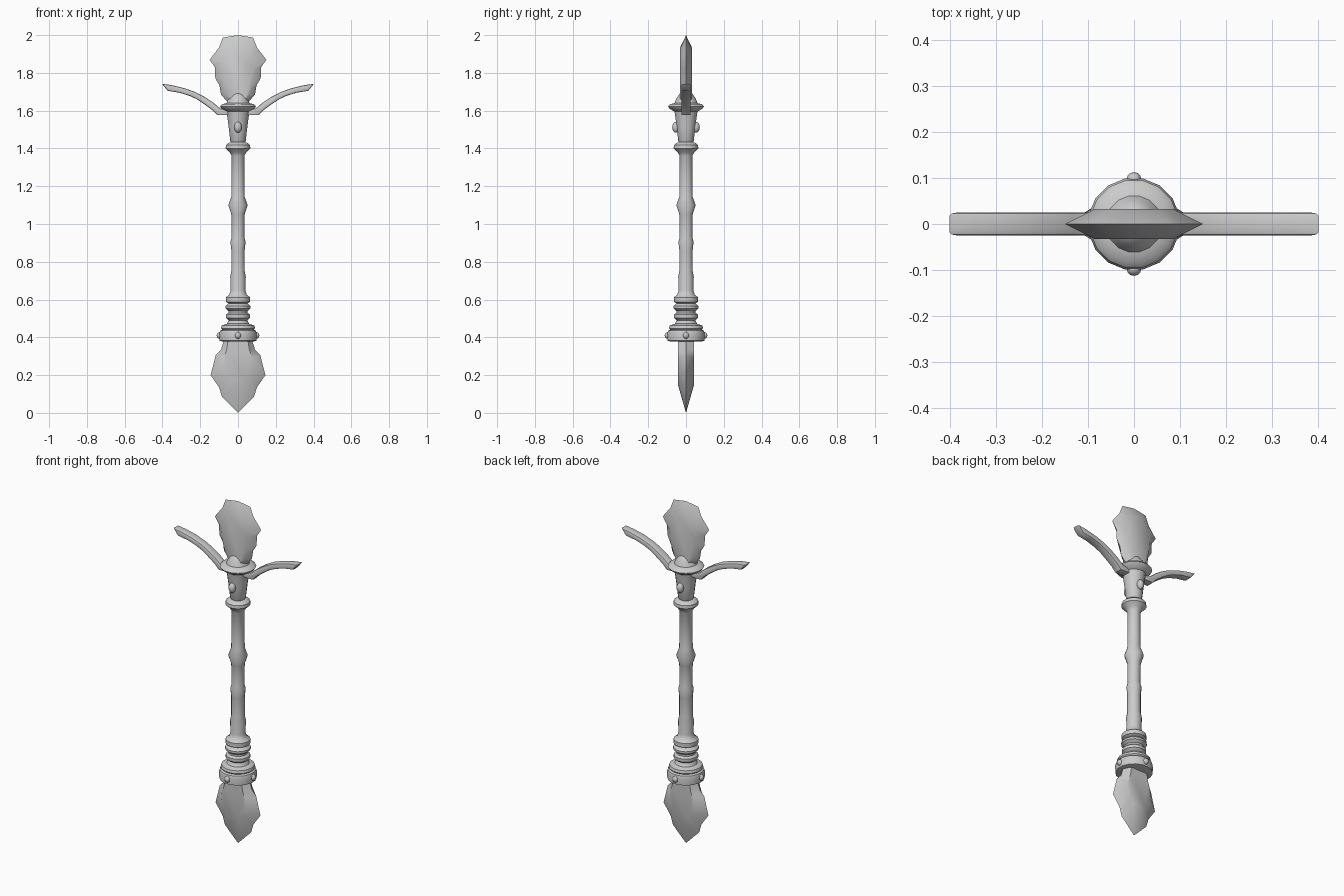
import bpy, bmesh, math

if "Cube" in bpy.data.objects:
    bpy.data.objects.remove(bpy.data.objects["Cube"])


def finish(name, bm, angle=40):
    bmesh.ops.recalc_face_normals(bm, faces=bm.faces)
    mesh = bpy.data.meshes.new(name)
    bm.to_mesh(mesh)
    bm.free()
    ob = bpy.data.objects.new(name, mesh)
    bpy.context.collection.objects.link(ob)
    bpy.ops.object.select_all(action='DESELECT')
    ob.select_set(True)
    bpy.context.view_layer.objects.active = ob
    bpy.ops.object.shade_smooth_by_angle(angle=math.radians(angle))
    return ob


def lathe(name, profile, sides=16):
    """Revolve (radius, z) points about z and cap both ends."""
    bm = bmesh.new()
    rings = []
    for r, z in profile:
        ring = []
        for i in range(sides):
            a = math.tau * (i + 0.5) / sides
            ring.append(bm.verts.new((r * math.cos(a), r * math.sin(a), z)))
        rings.append(ring)
    for a, b in zip(rings, rings[1:]):
        for i in range(sides):
            j = (i + 1) % sides
            bm.faces.new((a[i], a[j], b[j], b[i]))
    bm.faces.new(rings[0])
    bm.faces.new(rings[-1])
    return finish(name, bm)


def mirror_outline(half):
    """Close a right-hand half outline; points on x = 0 are not doubled."""
    return half + [(-x, z) for x, z in reversed(half) if x > 0]


def blade(name, rim, core, depth):
    """Sharp rim at y = 0 bevelled to a flat core on both faces."""
    bm = bmesh.new()
    edge = [bm.verts.new((x, 0, z)) for x, z in mirror_outline(rim)]
    n = len(edge)
    for y in (-depth, depth):
        face = [bm.verts.new((x, y, z)) for x, z in mirror_outline(core)]
        for i in range(n):
            j = (i + 1) % n
            bm.faces.new((edge[i], edge[j], face[j], face[i]))
        bm.faces.new(face)
    return finish(name, bm, 50)


def stud(name, loc, size):
    bm = bmesh.new()
    bmesh.ops.create_uvsphere(bm, u_segments=12, v_segments=8, radius=1)
    bmesh.ops.scale(bm, vec=size, verts=bm.verts)
    bmesh.ops.translate(bm, vec=loc, verts=bm.verts)
    return finish(name, bm)


# Scalloped blades at the head and the foot
blade("head_blade",
      [(0, 2.0), (0.08, 1.987), (0.10, 1.935), (0.15, 1.87), (0.123, 1.83),
       (0.12, 1.77), (0.098, 1.735), (0.09, 1.685), (0.05, 1.64)],
      [(0, 1.93), (0.045, 1.925), (0.065, 1.895), (0.085, 1.86), (0.083, 1.82),
       (0.08, 1.77), (0.07, 1.73), (0.055, 1.69), (0.03, 1.64)], 0.033)
blade("foot_blade",
      [(0, 0.0), (0.085, 0.085), (0.10, 0.135), (0.145, 0.20), (0.118, 0.305),
       (0.09, 0.335), (0.07, 0.40)],
      [(0, 0.15), (0.04, 0.17), (0.06, 0.20), (0.08, 0.235), (0.075, 0.29),
       (0.06, 0.335), (0.05, 0.40)], 0.043)

# Flared socket with a domed top
lathe("head_socket",
      [(0.034, 1.425), (0.042, 1.44), (0.05, 1.51), (0.058, 1.57), (0.062, 1.595),
       (0.088, 1.61), (0.097, 1.622), (0.086, 1.634), (0.062, 1.64),
       (0.052, 1.665), (0.035, 1.69), (0.015, 1.70)])

# Turned shaft with collars, knots and grip rings
lathe("shaft",
      [(0.05, 0.45), (0.05, 0.49), (0.065, 0.503), (0.065, 0.52), (0.052, 0.53),
       (0.052, 0.54), (0.068, 0.553), (0.068, 0.565), (0.05, 0.58), (0.066, 0.588),
       (0.066, 0.612), (0.047, 0.625), (0.04, 0.65), (0.042, 0.72), (0.036, 0.75),
       (0.036, 0.86), (0.041, 0.905), (0.034, 0.93), (0.036, 1.05), (0.052, 1.10),
       (0.036, 1.145), (0.034, 1.36), (0.045, 1.38), (0.067, 1.40), (0.065, 1.418),
       (0.05, 1.43), (0.03, 1.435)])

# Foot collar
lathe("foot_collar",
      [(0.085, 0.378), (0.099, 0.382), (0.101, 0.42), (0.096, 0.435), (0.085, 0.44),
       (0.092, 0.448), (0.088, 0.463), (0.06, 0.472), (0.05, 0.49)])

# Studs around the foot collar, gems on the socket
for i in range(4):
    a = i * math.pi / 2
    stud("collar_stud", (0.097 * math.cos(a), 0.097 * math.sin(a), 0.41), (0.016, 0.016, 0.018))
for s in (-1, 1):
    stud("socket_gem", (0, s * 0.053, 1.512), (0.02, 0.02, 0.029))

# Curved side prongs, extruded in y with rounded edges
PRONG = [(0.04, 1.576), (0.11, 1.576), (0.135, 1.602), (0.175, 1.632), (0.215, 1.659),
         (0.255, 1.678), (0.31, 1.695), (0.372, 1.705), (0.402, 1.742), (0.35, 1.735),
         (0.28, 1.718), (0.225, 1.698), (0.175, 1.672), (0.13, 1.642), (0.095, 1.612),
         (0.04, 1.60)]
for s in (-1, 1):
    bm = bmesh.new()
    face = bm.faces.new([bm.verts.new((s * x, -0.025, z)) for x, z in PRONG])
    ext = bmesh.ops.extrude_face_region(bm, geom=[face])
    bmesh.ops.translate(bm, vec=(0, 0.05, 0),
                        verts=[v for v in ext["geom"] if isinstance(v, bmesh.types.BMVert)])
    bmesh.ops.recalc_face_normals(bm, faces=bm.faces)
    rims = [e for e in bm.edges if abs(e.verts[0].co.y - e.verts[1].co.y) < 1e-4]
    bmesh.ops.bevel(bm, geom=rims, offset=0.007, segments=2, profile=0.5, affect='EDGES')
    finish("side_prong", bm)
